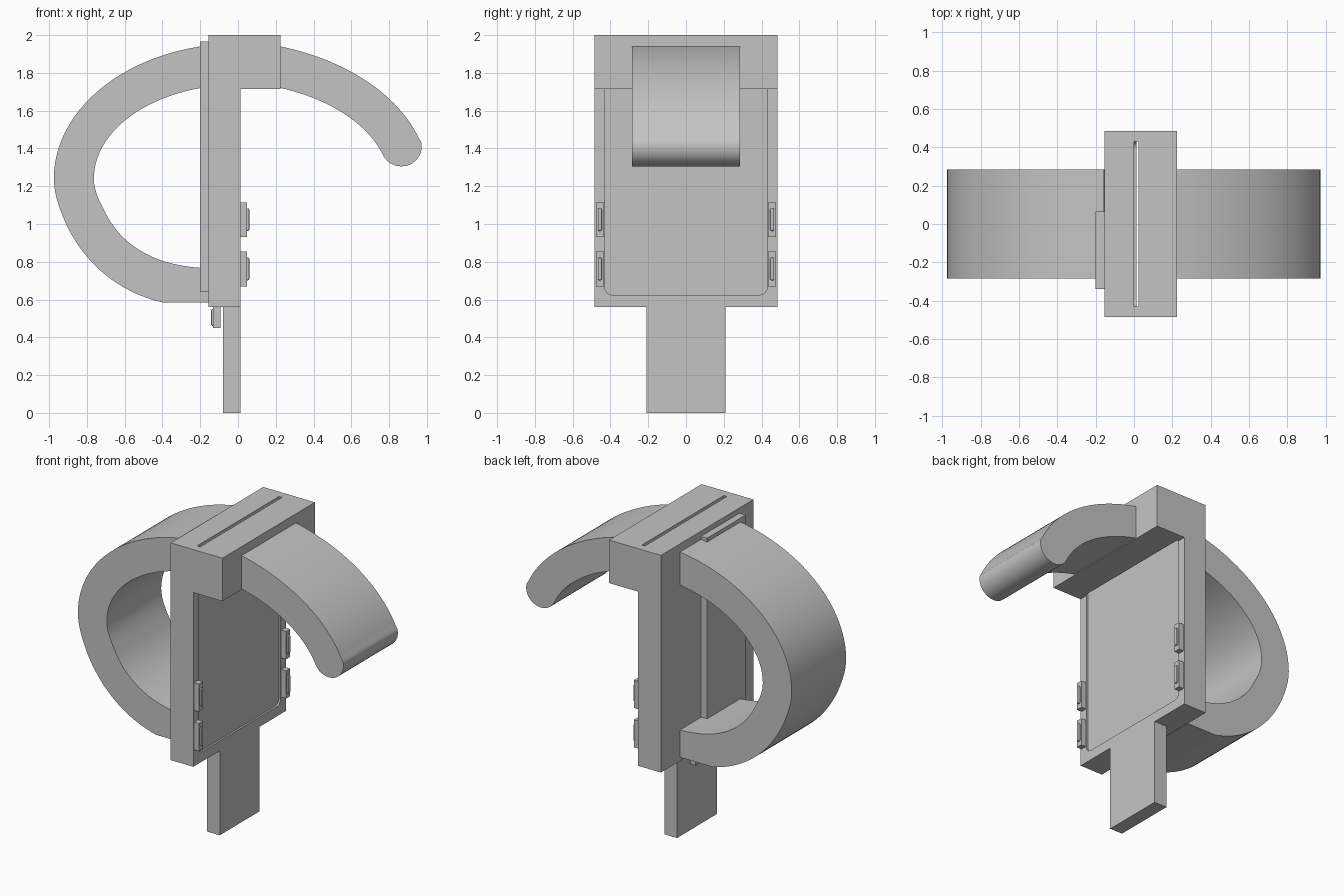
import bpy
import bmesh
import math
from mathutils import Vector
from mathutils.geometry import interpolate_bezier

cube = bpy.data.objects.get("Cube")
if cube:
    bpy.data.objects.remove(cube, do_unlink=True)

grey = bpy.data.materials.new("plain grey")
grey.use_nodes = True
COLOUR = (0.55, 0.55, 0.55, 1)
grey.diffuse_color = COLOUR
grey.node_tree.nodes["Principled BSDF"].inputs["Base Color"].default_value = COLOUR


def extrude(name, points, axis, low, high, smooth=False, bevel=0):
    """Extrude a flat outline along an axis between two positions."""
    def place(p, d):
        return {"x": (d, p[0], p[1]), "y": (p[0], d, p[1]), "z": (p[0], p[1], d)}[axis]
    bm = bmesh.new()
    face = bm.faces.new([bm.verts.new(place(p, low)) for p in points])
    out = bmesh.ops.extrude_face_region(bm, geom=[face])
    shift = Vector(place((0, 0), high - low))
    moved = [v for v in out["geom"] if isinstance(v, bmesh.types.BMVert)]
    bmesh.ops.translate(bm, verts=moved, vec=shift)
    bmesh.ops.recalc_face_normals(bm, faces=bm.faces)
    mesh = bpy.data.meshes.new(name)
    bm.to_mesh(mesh)
    bm.free()
    mesh.materials.append(grey)
    ob = bpy.data.objects.new(name, mesh)
    bpy.context.collection.objects.link(ob)
    if bevel:
        mod = ob.modifiers.new("soft edges", "BEVEL")
        mod.width = bevel
        mod.segments = 2
    if smooth:
        bpy.ops.object.select_all(action="DESELECT")
        ob.select_set(True)
        bpy.context.view_layer.objects.active = ob
        bpy.ops.object.shade_smooth_by_angle(angle=math.radians(30))
    return ob


def box(name, x, y, z, bevel=0):
    outline = [(x[0], z[0]), (x[1], z[0]), (x[1], z[1]), (x[0], z[1])]
    return extrude(name, outline, "y", y[0], y[1], bevel=bevel)


def curve(a, b, c, d, steps=20):
    pts = interpolate_bezier(*[Vector((p[0], p[1], 0)) for p in (a, b, c, d)], steps)
    return [(p.x, p.y) for p in pts]


def arc(cx, cz, rx, rz, start, end, steps=24):
    angles = [math.radians(start + (end - start) * i / steps) for i in range(steps + 1)]
    return [(cx + rx * math.cos(a), cz + rz * math.sin(a)) for a in angles]


# Main slab, with a thin raised rim that leaves a shallow open-topped recess
HALF, INNER, FACE = 0.485, 0.43, 0.012
box("body_slab", (-0.155, 0), (-HALF, HALF), (0.56, 2))
R = 0.04
rim = [(-HALF, 2), (-HALF, 0.56), (HALF, 0.56), (HALF, 2), (INNER, 2)]
rim += arc(INNER - R, 0.625 + R, R, R, 0, -90, 6)
rim += arc(-INNER + R, 0.625 + R, R, R, -90, -180, 6)
rim += [(-INNER, 2)]
extrude("body_rim", rim, "x", 0, FACE)

# Top block, with a narrow slot running down through it
SLOT = 0.023
block = [(FACE, -HALF), (0.225, -HALF), (0.225, HALF), (FACE, HALF),
         (FACE, INNER), (SLOT, INNER), (SLOT, -INNER), (FACE, -INNER)]
extrude("top_block", block, "z", 1.715, 2)

# Tongue below and raised strip on the handle side
box("lower_tongue", (-0.08, FACE), (-0.208, 0.208), (0, 0.56))
box("side_strip", (-0.2, -0.155), (-0.34, 0.065), (0.64, 1.965))

# Closed loop handle
DEPTH = 0.285
outer = arc(0, 1.24, 0.975, 0.715, 99.2, 180)
outer += curve((-0.975, 1.24), (-0.975, 1.16), (-0.945, 1.08), (-0.915, 1.01), 8)[1:]
outer += curve((-0.915, 1.01), (-0.82, 0.8), (-0.64, 0.64), (-0.4, 0.585))[1:]
inner = arc(0, 1.24, 0.763, 0.497, 101.7, 180)
inner += curve((-0.763, 1.24), (-0.763, 1.18), (-0.735, 1.12), (-0.705, 1.066), 8)[1:]
inner += curve((-0.705, 1.066), (-0.62, 0.89), (-0.45, 0.785), (-0.2, 0.768))[1:]
loop = outer + [(-0.155, 0.585), (-0.155, 0.766)] + inner[::-1]
extrude("loop_handle", loop, "y", -DEPTH, DEPTH, smooth=True)

# Open hook with a rounded tip
hook = curve((0.225, 1.94), (0.52, 1.88), (0.83, 1.72), (0.96, 1.45), 28)
hook += arc(0.865, 1.41, 0.108, 0.105, 15, -152, 16)
hook += curve((0.77, 1.36), (0.68, 1.55), (0.45, 1.67), (0.225, 1.72), 28)[1:]
extrude("hook_arm", hook, "y", -DEPTH, DEPTH, smooth=True)

# Four clips with raised buttons along the rim
for side, label in ((-1, "right"), (1, "left")):
    for z, level in ((0.762, "lower"), (1.023, "upper")):
        y = side * 0.456
        box(f"{label}_{level}_clip", (FACE, 0.048), (y - 0.021, y + 0.021),
            (z - 0.092, z + 0.092))
        box(f"{label}_{level}_button", (0.04, 0.06), (y - 0.011, y + 0.011),
            (z - 0.06, z + 0.06), bevel=0.007)

# Small catch hanging behind the tongue
box("bottom_catch", (-0.132, -0.092), (-0.09, 0.09), (0.45, 0.56))
box("catch_button", (-0.142, -0.12), (-0.06, 0.06), (0.46, 0.55), bevel=0.007)
